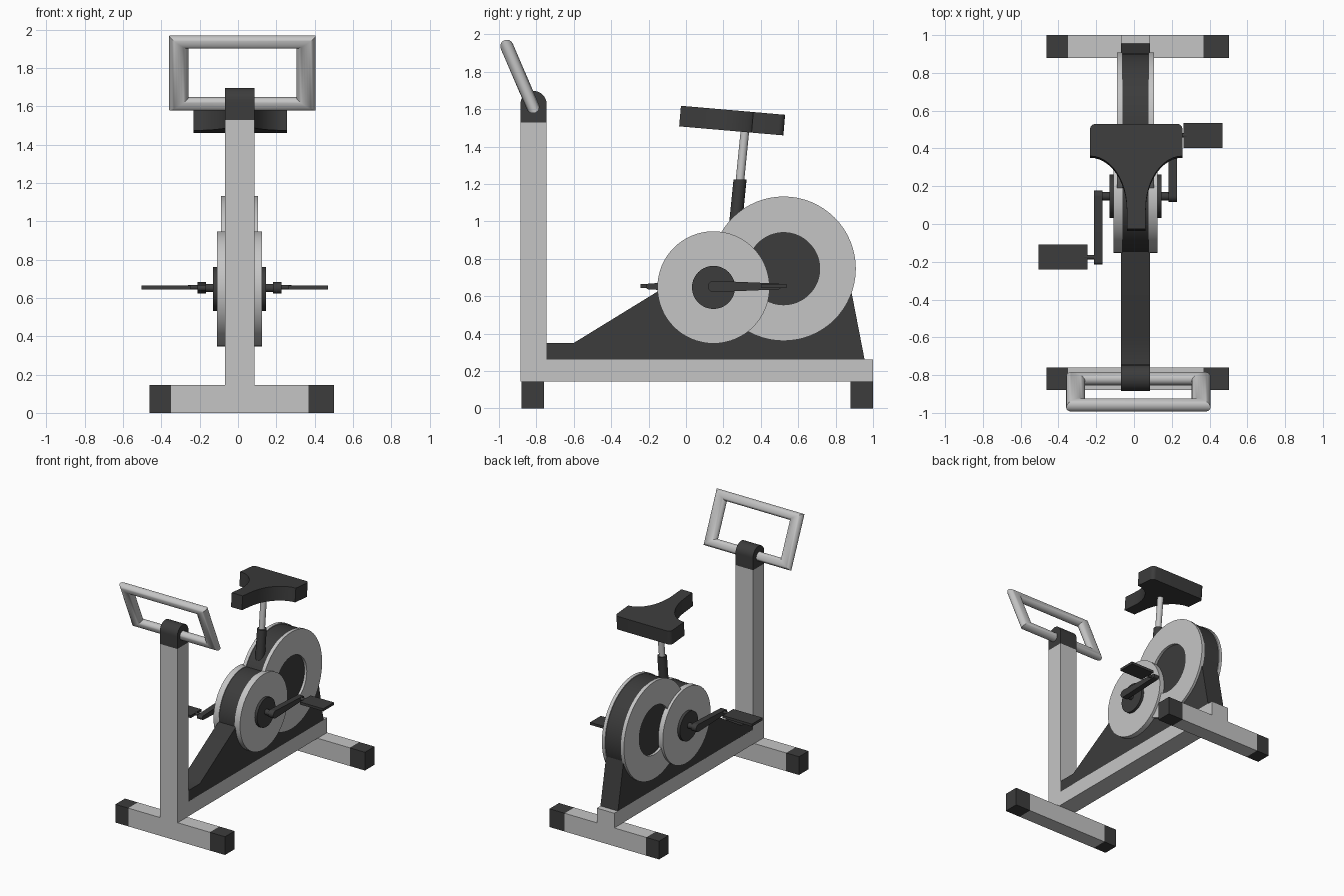
import bpy, bmesh
from math import sin, cos, pi, radians
from mathutils import Vector

if "Cube" in bpy.data.objects:
    bpy.data.objects.remove(bpy.data.objects["Cube"], do_unlink=True)


def material(name, value):
    m = bpy.data.materials.new(name)
    m.use_nodes = True
    m.diffuse_color = (value, value, value, 1)
    m.node_tree.nodes["Principled BSDF"].inputs["Base Color"].default_value = (value, value, value, 1)
    return m


LIGHT = material("light grey metal", 0.56)
DARK = material("dark grey plastic", 0.045)
CX = 0.008          # centre plane of the frame
HALF = 0.077        # half width of the frame tubes


def finish(name, bm, mat):
    bmesh.ops.recalc_face_normals(bm, faces=bm.faces)
    mesh = bpy.data.meshes.new(name)
    bm.to_mesh(mesh)
    bm.free()
    mesh.materials.append(mat)
    ob = bpy.data.objects.new(name, mesh)
    bpy.context.collection.objects.link(ob)
    bpy.ops.object.select_all(action='DESELECT')
    ob.select_set(True)
    bpy.context.view_layer.objects.active = ob
    bpy.ops.object.shade_smooth_by_angle(angle=radians(35))
    return ob


def prism(name, points, offset, mat):
    """Extrude a closed outline along an offset."""
    bm = bmesh.new()
    a = [bm.verts.new(p) for p in points]
    b = [bm.verts.new(Vector(p) + Vector(offset)) for p in points]
    bm.faces.new(a)
    bm.faces.new(b)
    for i in range(len(a)):
        j = (i + 1) % len(a)
        bm.faces.new((a[i], a[j], b[j], b[i]))
    return finish(name, bm, mat)


def closed_loft(name, sections, mat):
    """Join sections in a closed loop."""
    bm = bmesh.new()
    rows = [[bm.verts.new(p) for p in s] for s in sections]
    n = len(rows[0])
    for i, row in enumerate(rows):
        nxt = rows[(i + 1) % len(rows)]
        for k in range(n):
            m = (k + 1) % n
            bm.faces.new((row[k], row[m], nxt[m], nxt[k]))
    return finish(name, bm, mat)


def box(name, x, y, z, mat):
    pts = [(x[0], y[0], z[0]), (x[1], y[0], z[0]), (x[1], y[1], z[0]), (x[0], y[1], z[0])]
    return prism(name, pts, (0, 0, z[1] - z[0]), mat)


def side_profile(name, yz, x0, x1, mat):
    return prism(name, [(x0, y, z) for y, z in yz], (x1 - x0, 0, 0), mat)


def arc(y, z, r, start=0, end=2 * pi, n=64):
    return [(y + r * cos(start + (end - start) * i / n),
             z + r * sin(start + (end - start) * i / n)) for i in range(n)]


# Floor bars with end caps
for name, y in (("front", (-0.88, -0.76)), ("rear", (0.88, 1.0))):
    box(name + "_floor_bar", (-0.35, 0.368), y, (0, 0.145), LIGHT)
    box(name + "_right_foot", (-0.463, -0.35), y, (0, 0.145), DARK)
    box(name + "_left_foot", (0.368, 0.502), y, (0, 0.145), DARK)

# Frame tubes and the rounded post cap
X0, X1 = CX - HALF, CX + HALF
box("base_beam", (X0, X1), (-0.745, 1.0), (0.145, 0.262), LIGHT)
box("front_post", (X0, X1), (-0.885, -0.745), (0.145, 1.53), LIGHT)
cap = [(-0.885, 1.53), (-0.745, 1.53)] + arc(-0.815, 1.627, 0.07, 0, pi, 24) + [(-0.885, 1.627)]
side_profile("post_cap", cap, X0, X1, DARK)

# Handlebar: mitred rectangular loop, wider side tubes, tilted forward
low, high = Vector((CX + 0.015, -0.819, 1.613)), Vector((CX + 0.015, -0.958, 1.936))
mid, up = (low + high) / 2, (high - low).normalized()
half_h = (high - low).length / 2
side = Vector((1, 0, 0))
normal = side.cross(up)
corners = []
for sx, sz in ((-1, -1), (1, -1), (1, 1), (-1, 1)):
    section = []
    for k in range(24):
        c, s = cos(2 * pi * k / 24), sin(2 * pi * k / 24)
        section.append(mid + side * sx * (0.332 + 0.05 * c)
                       + up * sz * (half_h + 0.035 * c) + normal * 0.035 * s)
    corners.append(section)
closed_loft("handlebar", corners, LIGHT)

# Fairing and drums
BIG, SMALL = (0.522, 0.747), (0.147, 0.647)
side_profile("fairing", [(-0.745, 0.26), (-0.745, 0.35), (-0.6, 0.35), (-0.1, 0.657),
                         SMALL, BIG, (0.86, 0.75), (0.955, 0.26)], X0, X1, DARK)
side_profile("flywheel_drum", arc(*BIG, 0.38), X0, X1, DARK)
side_profile("drive_drum", arc(*SMALL, 0.295), X0, X1, DARK)

# Parts on both sides; the cranks point in opposite directions
for sgn, label in ((1, "left"), (-1, "right")):
    def out(d):
        return CX + sgn * d

    ring = []
    for i in range(64):
        c, s = cos(2 * pi * i / 64), sin(2 * pi * i / 64)
        ring.append([(out(d), BIG[0] + r * c, BIG[1] + r * s)
                     for d, r in ((0.07, 0.193), (0.097, 0.193), (0.097, 0.386), (0.07, 0.386))])
    closed_loft(label + "_flywheel_ring", ring, LIGHT)
    side_profile(label + "_drive_disc", arc(*SMALL, 0.3), out(0.07), out(0.117), LIGHT)
    side_profile(label + "_hub", arc(*SMALL, 0.115), out(0.11), out(0.138), DARK)
    hub_y, hub_z = SMALL[0], 0.652
    side_profile(label + "_axle", arc(hub_y, hub_z, 0.022, n=20), out(0.13), out(0.2), DARK)
    # Tapered crank arm, rounded at both ends
    crank = (arc(0, 0, 0.03, pi / 2, 3 * pi / 2, 16) + [(0, -0.03)]
             + arc(0.345, 0, 0.016, -pi / 2, pi / 2, 12) + [(0.345, 0.016), (0, 0.03)])
    crank = [(hub_y + sgn * y, hub_z + z) for y, z in crank]
    side_profile(label + "_crank", crank, out(0.174), out(0.22), DARK)
    pedal_y = hub_y + sgn * 0.322
    side_profile(label + "_spindle", arc(pedal_y, 0.655, 0.012, n=16), out(0.2), out(0.27), DARK)
    xs = sorted((out(0.255), out(0.513) if sgn < 0 else out(0.461)))
    box(label + "_pedal", xs, (pedal_y - 0.067, pedal_y + 0.067), (0.645, 0.665), DARK)


# Seat post: dark sleeve and light rod, leaning backward
def leaning_rod(name, r, z0, z1, mat):
    def y(z):
        return 0.289 + (z - 1.225) * 0.1
    pts = [(px, py, z0) for px, py in arc(CX, y(z0), r, n=32)]
    prism(name, pts, (0, y(z1) - y(z0), z1 - z0), mat)


leaning_rod("seat_sleeve", 0.035, 0.85, 1.225, DARK)
leaning_rod("seat_rod", 0.023, 1.2, 1.52, LIGHT)

# Seat: rounded back, concave flanks, narrow nose
half = [(0.048, -0.027), (0.05, 0.08)]
half += [(0.245 - 0.195 * cos(t), 0.08 + 0.28 * sin(t))
         for t in (radians(7.5 * i) for i in range(1, 12))]
half += [(0.245, 0.36)] + arc(0.215, 0.5, 0.03, 0, pi / 2, 6) + [(0.215, 0.53)]
outline = half + [(-x, y) for x, y in reversed(half)]
prism("seat", [(CX + 0.004 + x, y, 1.618 - 0.0865 * (y + 0.027)) for x, y in outline],
      (0, -0.0095, -0.11), DARK)
